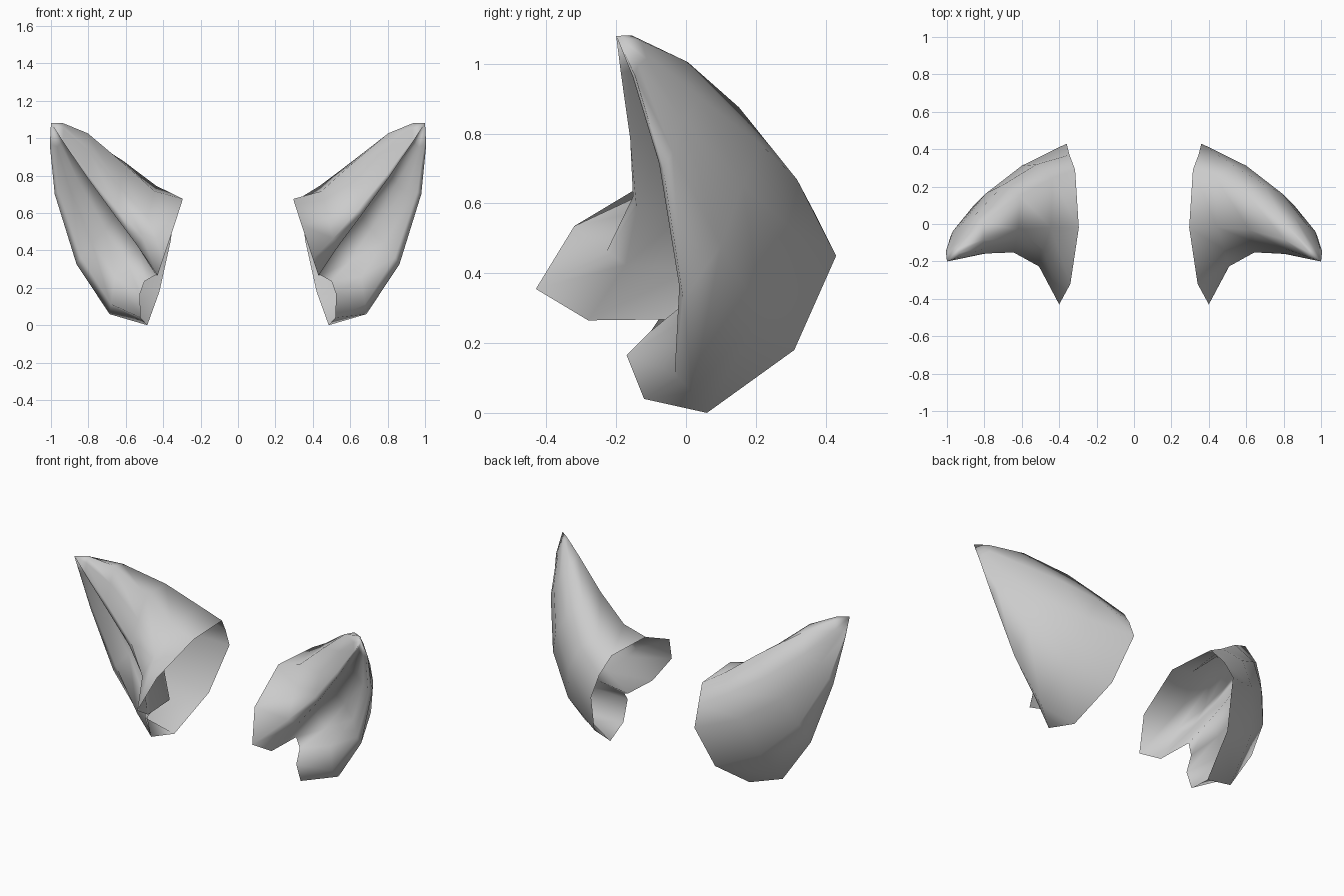
import bpy, bmesh
from mathutils import Vector

if "Cube" in bpy.data.objects:
    bpy.data.objects.remove(bpy.data.objects["Cube"])

TIP = Vector((1.0, -0.2, 1.08))

# Each guide runs from the open base rim through two points towards the tip
GUIDES = [
    ((.295, -.02, .675), (.50, -.02, .76), (.74, -.06, .98)),   # top ridge
    ((.315, .29, .67), (.49, .22, .785), (.74, .06, .965)),     # back shell
    ((.345, .37, .57), (.58, .29, .70), (.80, .11, .85)),
    ((.36, .43, .45), (.67, .265, .56), (.89, .05, .77)),
    ((.42, .31, .18), (.74, .18, .34), (.94, .01, .65)),
    ((.485, .06, .0), (.75, .01, .13), (.95, -.04, .57)),       # outer margin
    ((.52, -.12, .04), (.735, -.02, .18), (.925, -.05, .59)),   # lower front lobe
    ((.525, -.17, .165), (.70, .01, .31), (.857, .0, .613)),
    ((.50, -.10, .235), (.63, .044, .386), (.80, .011, .665)),  # inner crease
    ((.44, -.05, .268), (.567, .025, .465), (.757, -.03, .725)),
    ((.43, -.28, .265), (.575, -.155, .475), (.75, -.15, .71)),  # upper front flap
    ((.40, -.43, .355), (.55, -.19, .51), (.75, -.15, .75)),
    ((.34, -.32, .535), (.53, -.11, .62), (.74, -.11, .87)),
]
STEPS = (0, .25, .5, .75, .92)


def guide_point(guide, t):
    """Cubic curve passing through the guide points and the tip."""
    a, b, c = (Vector(p) for p in guide)
    u, v, w = t - 1 / 3, t - 2 / 3, t - 1
    return (-4.5 * u * v * w * a + 13.5 * t * v * w * b
            - 13.5 * t * u * w * c + 4.5 * t * u * v * TIP)


def make_ear(name, side):
    bm = bmesh.new()
    flip = Vector((side, 1, 1))
    rings = [[bm.verts.new(guide_point(g, t) * flip) for g in GUIDES]
             for t in STEPS]
    tip = bm.verts.new(TIP * flip)
    n = len(GUIDES)

    def face(*verts):
        bm.faces.new(verts if side > 0 else verts[::-1])

    # Folded shell, left open at the base
    for lo, hi in zip(rings, rings[1:]):
        for i in range(n):
            j = (i + 1) % n
            face(lo[j], lo[i], hi[i], hi[j])
    for i in range(n):
        face(rings[-1][(i + 1) % n], rings[-1][i], tip)
    # Make the shell face outward (back shell points away from the front)
    bm.normal_update()
    bm.faces.ensure_lookup_table()
    if bm.faces[n + 3].normal.y < 0:
        bmesh.ops.reverse_faces(bm, faces=bm.faces[:])
    for f in bm.faces:
        f.smooth = True
    mesh = bpy.data.meshes.new(name)
    bm.to_mesh(mesh)
    bm.free()
    bpy.context.collection.objects.link(bpy.data.objects.new(name, mesh))


# Mirrored pair of ears
make_ear("right_ear", 1)
make_ear("left_ear", -1)
